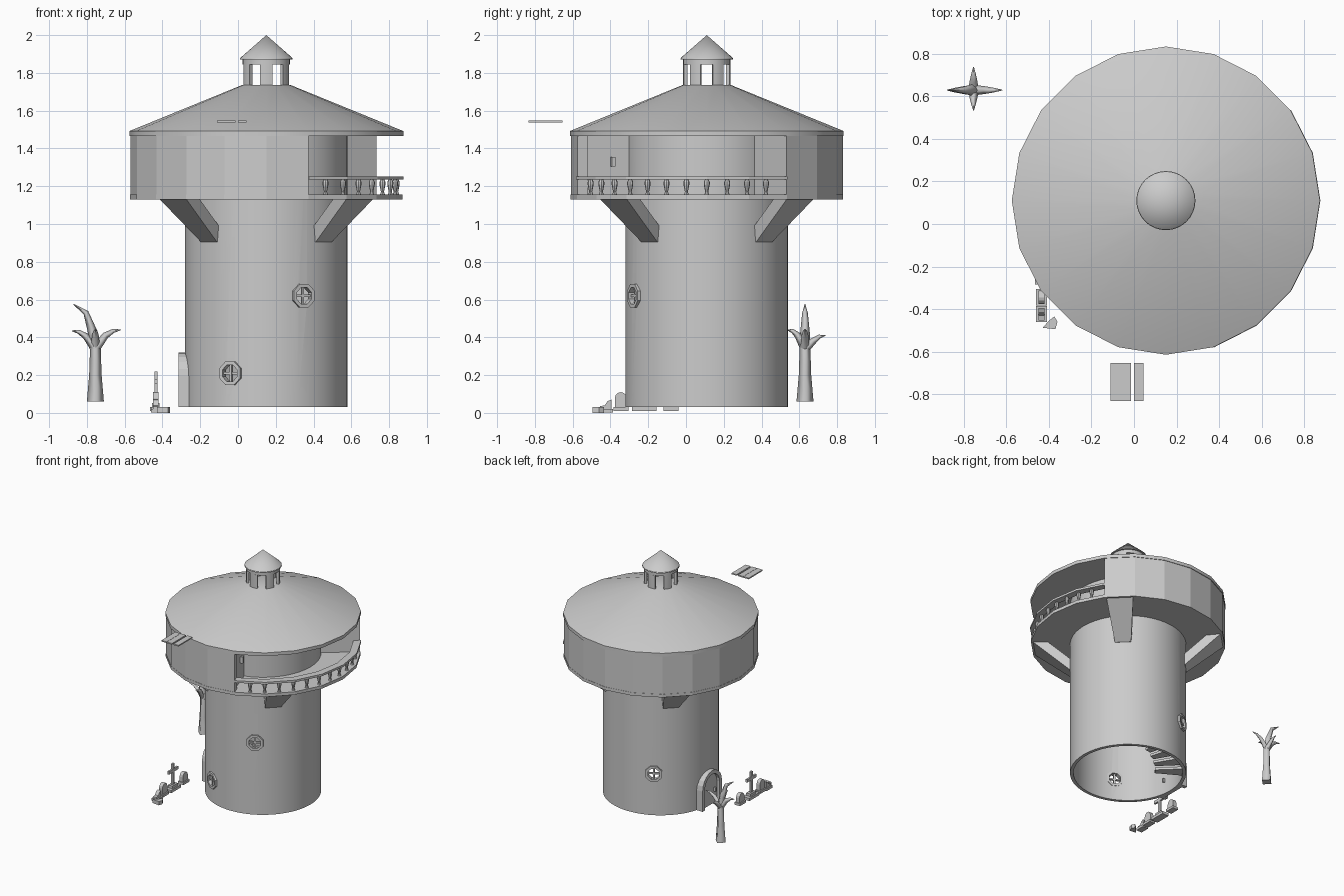
import bpy, bmesh
from math import radians, cos, sin, pi
from mathutils import Matrix, Vector

if "Cube" in bpy.data.objects:
    bpy.data.objects.remove(bpy.data.objects["Cube"])

CX, CY = 0.15, 0.11          # tower axis
AXIS = (CX, CY, 0)


def finish(name, bm, smooth=False):
    bmesh.ops.remove_doubles(bm, verts=bm.verts, dist=1e-5)
    bmesh.ops.recalc_face_normals(bm, faces=bm.faces)
    me = bpy.data.meshes.new(name)
    bm.to_mesh(me)
    bm.free()
    ob = bpy.data.objects.new(name, me)
    bpy.context.collection.objects.link(ob)
    if smooth:
        smooth_it(ob)
    return ob


def smooth_it(ob):
    bpy.ops.object.select_all(action='DESELECT')
    ob.select_set(True)
    bpy.context.view_layer.objects.active = ob
    bpy.ops.object.shade_smooth_by_angle(angle=radians(30))


def sweep(name, prof, n, a0=0, a1=360, at=AXIS, smooth=False):
    """Revolve a closed (radius, height) profile from a0 to a1 degrees."""
    bm = bmesh.new()
    full = a1 - a0 == 360
    rings = []
    for i in range(n + 1):
        a = radians(a0 + (a1 - a0) * i / n)
        rings.append([bm.verts.new((at[0] + r * cos(a), at[1] + r * sin(a), at[2] + z)) for r, z in prof])
    k = len(prof)
    for i in range(n):
        for j in range(k):
            m = (j + 1) % k
            if prof[j][0] == 0 and prof[m][0] == 0:
                continue
            bm.faces.new((rings[i][j], rings[i + 1][j], rings[i + 1][m], rings[i][m]))
    if not full:
        bm.faces.new(rings[0])
        bm.faces.new(rings[-1])
    return finish(name, bm, smooth)


def rect(r0, r1, z0, z1):
    return [(r0, z0), (r1, z0), (r1, z1), (r0, z1)]


def loft(name, a, b):
    """Solid between two matching outlines."""
    bm = bmesh.new()
    va, vb = [bm.verts.new(p) for p in a], [bm.verts.new(p) for p in b]
    bm.faces.new(va)
    bm.faces.new(vb)
    for i in range(len(a)):
        j = (i + 1) % len(a)
        bm.faces.new((va[i], va[j], vb[j], vb[i]))
    return finish(name, bm)


def box(name, c, s):
    x, y, z = (v / 2 for v in s)
    sq = [(-x, -y), (x, -y), (x, y), (-x, y)]
    return loft(name, [(c[0] + p, c[1] + q, c[2] - z) for p, q in sq],
                [(c[0] + p, c[1] + q, c[2] + z) for p, q in sq])


def slab_x(name, outline, x0, x1):
    """Extrude a (y, z) outline along x."""
    return loft(name, [(x0, y, z) for y, z in outline], [(x1, y, z) for y, z in outline])


def turn(ob, deg):
    ob.data.transform(Matrix.Translation(AXIS) @ Matrix.Rotation(radians(deg), 4, 'Z'))
    return ob


# tower wall (hollow, open below)
tower = sweep("tower_wall", rect(0.405, 0.43, 0.03, 1.47), 48)

# round windows: hole, octagonal frame, cross bars
for k, (ang, z) in enumerate([(244, 0.21), (297, 0.62), (118, 0.37)]):
    m = (Matrix.Translation((CX, CY, z)) @ Matrix.Rotation(radians(ang), 4, 'Z')
         @ Matrix.Translation((0.43, 0, 0)) @ Matrix.Rotation(pi / 2, 4, 'Y'))
    cut = sweep(f"window_cutter_{k}", [(0, -0.1), (0.055, -0.1), (0.055, 0.1), (0, 0.1)], 8, 22.5, 382.5, (0, 0, 0))
    parts = [cut,
             sweep(f"window_frame_{k}", rect(0.047, 0.067, -0.03, 0.012), 8, 22.5, 382.5, (0, 0, 0)),
             box(f"window_bar_upright_{k}", (0, 0, -0.008), (0.095, 0.012, 0.016)),
             box(f"window_bar_level_{k}", (0, 0, -0.008), (0.012, 0.095, 0.015))]
    for p in parts:
        p.data.transform(m)
    mod = tower.modifiers.new("hole", 'BOOLEAN')
    mod.operation, mod.solver, mod.object = 'DIFFERENCE', 'EXACT', cut
    bpy.context.view_layer.objects.active = tower
    bpy.ops.object.modifier_apply(modifier=mod.name)
    bpy.data.objects.remove(cut)
smooth_it(tower)


# arched entrance facing -x
def arch(w, h, base=0.03, n=10):
    return [(-w, base)] + [(-w * cos(pi * i / n), h - w + w * sin(pi * i / n)) for i in range(n + 1)] + [(w, base)]


outer, inner = arch(0.125, 0.32), arch(0.095, 0.29)
frame = slab_x("door_frame", [(CY + y, z) for y, z in outer + inner[::-1]], -0.315, -0.255)
slab_x("door_leaf", [(CY + y, z) for y, z in inner], -0.29, -0.262)
box("door_handle_outer", (-0.297, CY - 0.06, 0.14), (0.02, 0.012, 0.03))
box("door_handle_inner", (-0.245, CY - 0.06, 0.14), (0.02, 0.012, 0.03))

# winding stairs inside
for i in range(36):
    a, z = 150 - 15 * i, 0.05 + 0.03 * i
    sweep(f"stair_{i}", rect(0.2, 0.41, z, z + 0.02), 2, a - 14, a)

# gallery: floor, wall with open section, end walls
sweep("gallery_floor", rect(0.42, 0.722, 1.13, 1.155), 20)
sweep("gallery_wall", rect(0.66, 0.72, 1.155, 1.47), 14, 36, 288)
turn(box("gallery_end_wall", (0.57, 0.01, 1.31), (0.28, 0.02, 0.31)), 36)
turn(box("gallery_door", (0.545, -0.025, 1.31), (0.25, 0.02, 0.31)), -72)
turn(box("gallery_door_handle", (0.52, -0.005, 1.33), (0.02, 0.02, 0.05)), -72)

# balcony rail and balusters
sweep("balcony_rail", rect(0.67, 0.727, 1.235, 1.252), 6, -72, 36)
vase = [(0, 1.155), (0.013, 1.155), (0.008, 1.17), (0.016, 1.21), (0.016, 1.222), (0.009, 1.237), (0, 1.237)]
for i in range(11):
    a = radians(-63 + 9 * i)
    sweep(f"baluster_{i}", vase, 8, at=(CX + 0.69 * cos(a), CY + 0.69 * sin(a), 0))

# flared struts under the gallery
strut = [(0.41, 0.905, 0.06), (0.43, 0.905, 0.06), (0.70, 1.132, 0.10), (0.59, 1.132, 0.09), (0.41, 0.98, 0.065)]
for k in range(4):
    turn(loft(f"strut_{k}", [(r, -t, z) for r, z, t in strut], [(r, t, z) for r, z, t in strut]), 45 + 90 * k)

# main roof
sweep("roof", [(0, 1.465), (0.725, 1.465), (0.725, 1.492), (0.13, 1.735), (0, 1.735)], 20, smooth=True)

# lantern on top
for k in range(6):
    sweep(f"lantern_pillar_{k}", rect(0.105, 0.125, 1.73, 1.845), 4, 60 * k + 15, 60 * k + 45, smooth=True)
sweep("lantern_ring", rect(0.105, 0.125, 1.845, 1.875), 32, smooth=True)
sweep("lantern_roof", [(0, 1.872), (0.139, 1.872), (0.137, 1.88), (0, 2.0)], 32, smooth=True)


# bare tree
def limb(name, pts, radii):
    cu = bpy.data.curves.new(name, 'CURVE')
    cu.dimensions = '3D'
    cu.bevel_depth, cu.bevel_resolution, cu.use_fill_caps = 1.0, 0, True
    sp = cu.splines.new('POLY')
    sp.points.add(len(pts) - 1)
    for p, co, r in zip(sp.points, pts, radii):
        p.co, p.radius = (-0.755 + co[0], 0.63 + co[1], co[2], 1), r
    ob = bpy.data.objects.new(name, cu)
    bpy.context.collection.objects.link(ob)
    bpy.ops.object.select_all(action='DESELECT')
    ob.select_set(True)
    bpy.context.view_layer.objects.active = ob
    bpy.ops.object.convert(target='MESH')


limb("tree_trunk", [(0, 0, 0.06), (0, 0, 0.2), (0, 0, 0.35), (-0.005, 0, 0.4)], [0.045, 0.033, 0.028, 0.02])
limb("tree_branch_tall", [(0, 0, 0.34), (-0.015, 0, 0.43), (-0.05, 0, 0.53), (-0.115, 0, 0.575)],
     [0.03, 0.025, 0.015, 0.002])
for k, (dx, dy, z) in enumerate([(-0.125, 0, 0.435), (0.135, 0, 0.44), (0, -0.095, 0.44), (0, 0.108, 0.41)]):
    limb(f"tree_branch_{k}", [(0, 0, 0.34), (dx * 0.4, dy * 0.4, z - 0.03), (dx * 0.7, dy * 0.7, z - 0.006), (dx, dy, z)],
         [0.025, 0.018, 0.011, 0.002])


# graveyard: headstones, cross, rubble
def headstone(name, y, h, w):
    slab_x(name, [(y + a, b) for a, b in arch(w, h, 0.02, 6)], -0.45, -0.42)
    box(name + "_base", (-0.435, y, 0.02), (0.05, w * 2 + 0.015, 0.02))


headstone("headstone_far", -0.08, 0.10, 0.032)
headstone("headstone_near", -0.345, 0.11, 0.032)
box("cross_upright", (-0.435, -0.22, 0.12), (0.016, 0.024, 0.2))
box("cross_arm", (-0.435, -0.22, 0.165), (0.015, 0.12, 0.024))
box("cross_step_low", (-0.435, -0.22, 0.02), (0.06, 0.13, 0.022))
box("cross_step_high", (-0.435, -0.22, 0.04), (0.04, 0.07, 0.025))
slab_x("broken_headstone", [(-0.455, 0.01), (-0.395, 0.01), (-0.395, 0.07), (-0.415, 0.062), (-0.43, 0.04), (-0.455, 0.035)],
       -0.45, -0.42)
box("broken_headstone_base", (-0.435, -0.423, 0.011), (0.05, 0.075, 0.02))
chip = [(-0.43, -0.488), (-0.37, -0.495), (-0.36, -0.46), (-0.375, -0.435), (-0.4, -0.455)]
loft("fallen_fragment", [(x, y, 0) for x, y in chip], [(x, y, 0.03) for x, y in chip])

# floating roof planks
for k, (x, w) in enumerate([(-0.086, 0.048), (-0.037, 0.046), (0.022, 0.046)]):
    box(f"loose_plank_{k}", (x, -0.743, 1.543), (w, 0.18, 0.01))
